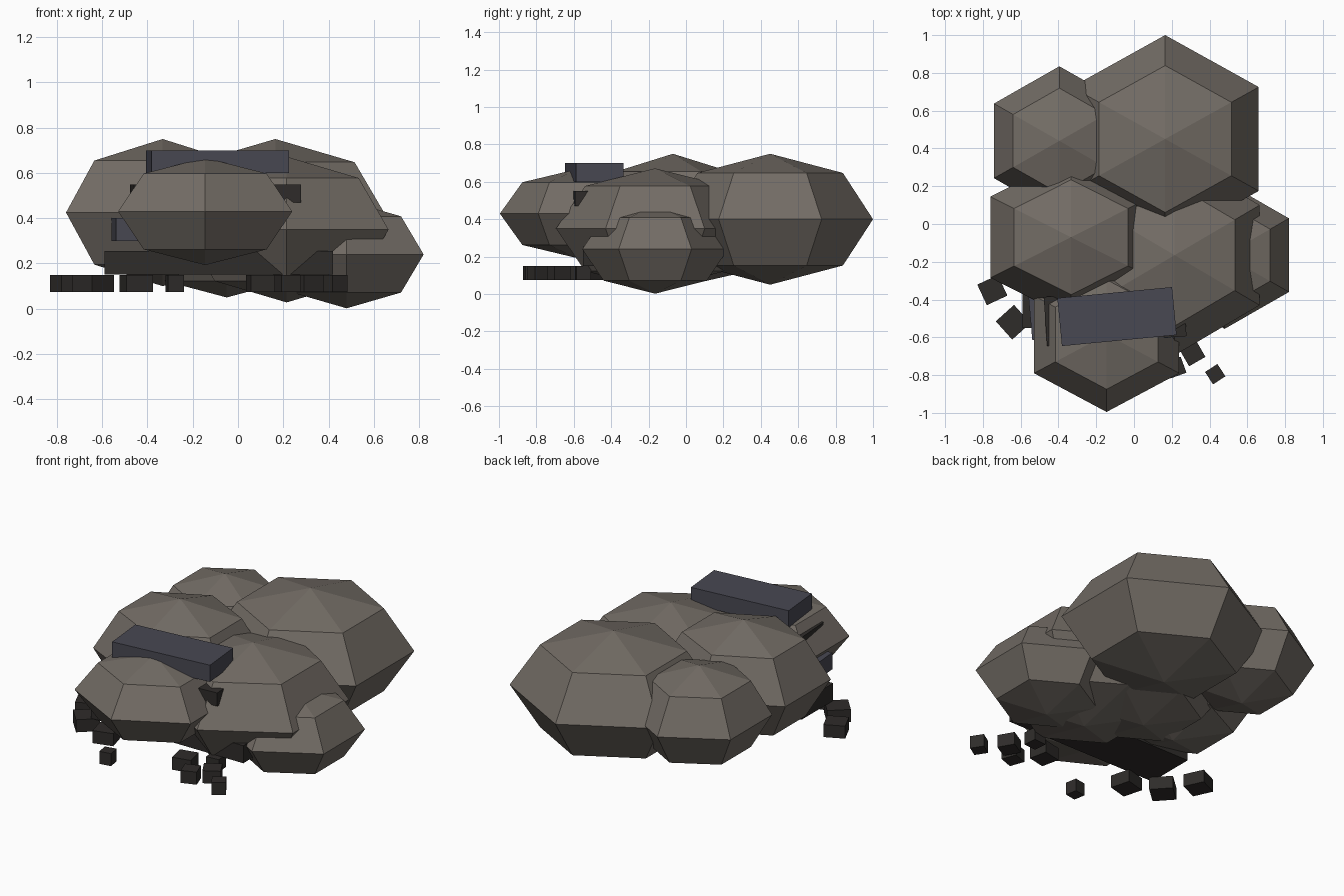
import bpy, bmesh, math

if "Cube" in bpy.data.objects:
    bpy.data.objects.remove(bpy.data.objects["Cube"])


def material(name, rgb):
    m = bpy.data.materials.new(name)
    m.diffuse_color = (*rgb, 1)
    m.use_nodes = True
    m.node_tree.nodes["Principled BSDF"].inputs["Base Color"].default_value = m.diffuse_color
    return m


ROCK = material("rock", (0.17, 0.15, 0.13))
SLATE = material("slate", (0.065, 0.065, 0.085))
DARK = material("dark_stone", (0.028, 0.025, 0.023))


def add_object(name, bm, mat, loc, rot=0):
    bmesh.ops.recalc_face_normals(bm, faces=bm.faces)
    me = bpy.data.meshes.new(name)
    bm.to_mesh(me)
    bm.free()
    me.materials.append(mat)
    ob = bpy.data.objects.new(name, me)
    ob.location = loc
    ob.rotation_euler.z = math.radians(rot)
    bpy.context.collection.objects.link(ob)
    return ob


def boulder(name, loc, radii):
    """Six-sided, four-band squashed ball with a corner facing front and back."""
    rx, ry, rz = radii
    bm = bmesh.new()
    rings = []
    for lat in (-45, 0, 45):
        c, s = math.cos(math.radians(lat)), math.sin(math.radians(lat))
        rings.append([bm.verts.new((rx * c * math.cos(a), ry * c * math.sin(a), rz * s))
                      for a in (math.radians(90 + 60 * k) for k in range(6))])
    low, high = bm.verts.new((0, 0, -rz)), bm.verts.new((0, 0, rz))
    for k in range(6):
        n = (k + 1) % 6
        bm.faces.new((low, rings[0][n], rings[0][k]))
        bm.faces.new((high, rings[2][k], rings[2][n]))
        for a, b in zip(rings, rings[1:]):
            bm.faces.new((a[k], a[n], b[n], b[k]))
    return add_object(name, bm, ROCK, loc)


def block(name, loc, size, mat, rot=0):
    bm = bmesh.new()
    bmesh.ops.create_cube(bm, size=1)
    bmesh.ops.scale(bm, vec=size, verts=bm.verts)
    return add_object(name, bm, mat, loc, rot)


# Boulder pile
boulder("back_boulder", (0.165, 0.45, 0.40), (0.572, 0.55, 0.35))
boulder("back_left_boulder", (-0.395, 0.44, 0.41), (0.40, 0.395, 0.28))
boulder("left_boulder", (-0.333, -0.07, 0.425), (0.493, 0.43, 0.325))
boulder("right_boulder", (0.215, -0.165, 0.35), (0.52, 0.53, 0.322))
boulder("front_boulder", (-0.145, -0.585, 0.43), (0.444, 0.41, 0.237))
boulder("small_right_boulder", (0.48, -0.165, 0.24), (0.393, 0.39, 0.238))
boulder("core_boulder", (-0.05, 0.02, 0.30), (0.45, 0.45, 0.25))

# Flat stones wedged into the front
block("top_slab", (-0.09, -0.49, 0.65), (0.61, 0.255, 0.10), SLATE, 5.5)
block("lower_slab", (-0.26, -0.47, 0.35), (0.58, 0.24, 0.10), SLATE, 5)
block("dark_wedge", (-0.10, -0.49, 0.51), (0.74, 0.26, 0.08), DARK, 4)
block("dark_base", (-0.085, -0.40, 0.203), (1.01, 0.30, 0.105), DARK)

# Loose rubble: x, y, size, turn
rubble = [(-0.75, -0.35, 0.12, 25), (-0.64, -0.52, 0.13, 42), (-0.45, -0.60, 0.12, 15),
          (-0.28, -0.83, 0.07, 10), (0.10, -0.64, 0.11, 12), (0.22, -0.76, 0.09, 20),
          (0.31, -0.685, 0.10, 30), (0.43, -0.795, 0.078, 33), (0.24, -0.55, 0.08, 5)]
for i, (x, y, s, r) in enumerate(rubble):
    block(f"rubble_{i + 1}", (x, y, 0.112), (s, s, 0.075), DARK, r)
